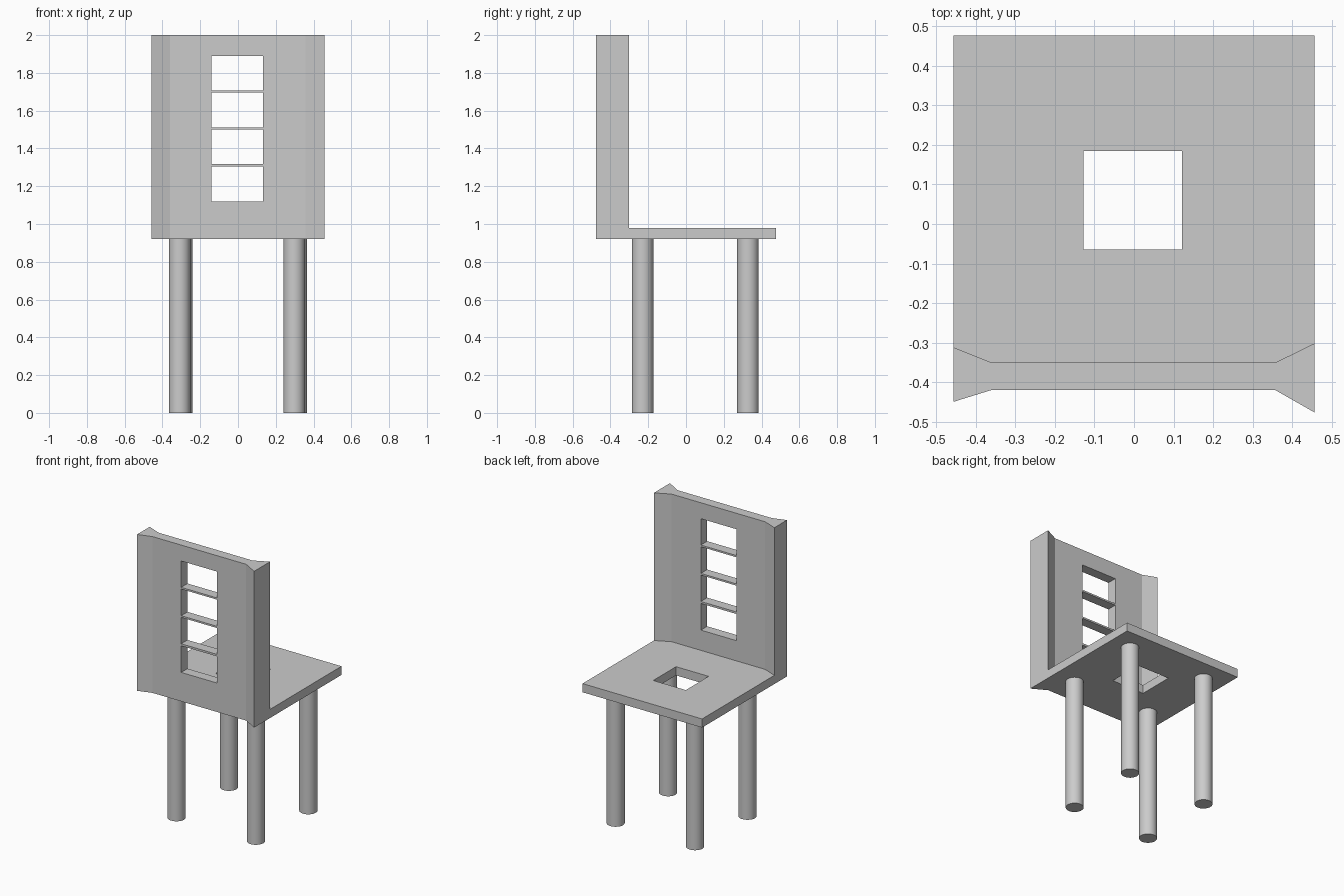
import bpy
import bmesh
import math

cube = bpy.data.objects.get("Cube")
if cube:
    bpy.data.objects.remove(cube, do_unlink=True)

grey = bpy.data.materials.new("plain grey")
grey.use_nodes = True
GREY = (0.6, 0.6, 0.6, 1)
grey.diffuse_color = GREY
grey.node_tree.nodes["Principled BSDF"].inputs["Base Color"].default_value = GREY

SEAT_BOTTOM, SEAT_TOP, BACK_TOP = 0.92, 0.98, 2.0


def add_object(name, bm):
    bmesh.ops.recalc_face_normals(bm, faces=bm.faces)
    mesh = bpy.data.meshes.new(name)
    bm.to_mesh(mesh)
    bm.free()
    mesh.materials.append(grey)
    obj = bpy.data.objects.new(name, mesh)
    bpy.context.collection.objects.link(obj)
    return obj


def box(bm, x, y, z):
    """Add a box spanning three (low, high) ranges."""
    verts = bmesh.ops.create_cube(bm, size=1)["verts"]
    for v in verts:
        v.co = [(a + b) / 2 + c * (b - a) for (a, b), c in zip((x, y, z), v.co)]


def raise_faces(bm, faces, height):
    """Extrude faces upward and return the raised caps."""
    geom = bmesh.ops.extrude_face_region(bm, geom=faces, use_keep_orig=True)["geom"]
    verts = [g for g in geom if isinstance(g, bmesh.types.BMVert)]
    bmesh.ops.translate(bm, verts=verts, vec=(0, 0, height))
    return [g for g in geom if isinstance(g, bmesh.types.BMFace)]


# Seat and flared backrest, raised from one floor plan
outer = [(-0.457, -0.45), (-0.36, -0.42), (0.357, -0.42), (0.457, -0.477)]
inner = [(0.457, -0.302), (0.357, -0.351), (-0.36, -0.351), (-0.457, -0.312)]
rear = [(-0.457, 0.477), (0.457, 0.477)]

bm = bmesh.new()
o, i, r = ([bm.verts.new((x, y, SEAT_BOTTOM)) for x, y in row]
           for row in (outer, inner, rear))
back_plan = bm.faces.new(o + i)
seat_plan = bm.faces.new(i + r)
caps = raise_faces(bm, [back_plan, seat_plan], SEAT_TOP - SEAT_BOTTOM)
back_cap = min(caps, key=lambda f: f.calc_center_median().y)
raise_faces(bm, [back_cap], BACK_TOP - SEAT_TOP)
bmesh.ops.delete(bm, geom=[back_cap], context='FACES_ONLY')
body = add_object("seat_and_backrest", bm)

# Openings: four slots in the backrest, one square in the seat
bm = bmesh.new()
for low, high in ((1.12, 1.304), (1.318, 1.5), (1.512, 1.696), (1.708, 1.89)):
    box(bm, (-0.14, 0.132), (-0.6, -0.2), (low, high))
box(bm, (-0.128, 0.121), (-0.064, 0.185), (0.85, 1.05))
cutter = add_object("opening_cutter", bm)
cutter.hide_render = True

cut = body.modifiers.new("openings", 'BOOLEAN')
cut.operation = 'DIFFERENCE'
cut.solver = 'EXACT'
cut.object = cutter
bpy.context.view_layer.objects.active = body
bpy.ops.object.modifier_apply(modifier=cut.name)
bpy.data.objects.remove(cutter, do_unlink=True)

# Round legs
LEGS = {
    "front_right_leg": (-0.309, -0.23),
    "front_left_leg": (0.298, -0.23),
    "back_right_leg": (-0.299, 0.328),
    "back_left_leg": (0.308, 0.328),
}
for name, (x, y) in LEGS.items():
    bpy.ops.mesh.primitive_cylinder_add(
        vertices=32, radius=0.057, depth=SEAT_BOTTOM, location=(x, y, SEAT_BOTTOM / 2))
    leg = bpy.context.object
    leg.name = name
    leg.data.materials.append(grey)
    bpy.ops.object.shade_smooth_by_angle(angle=math.radians(30))
